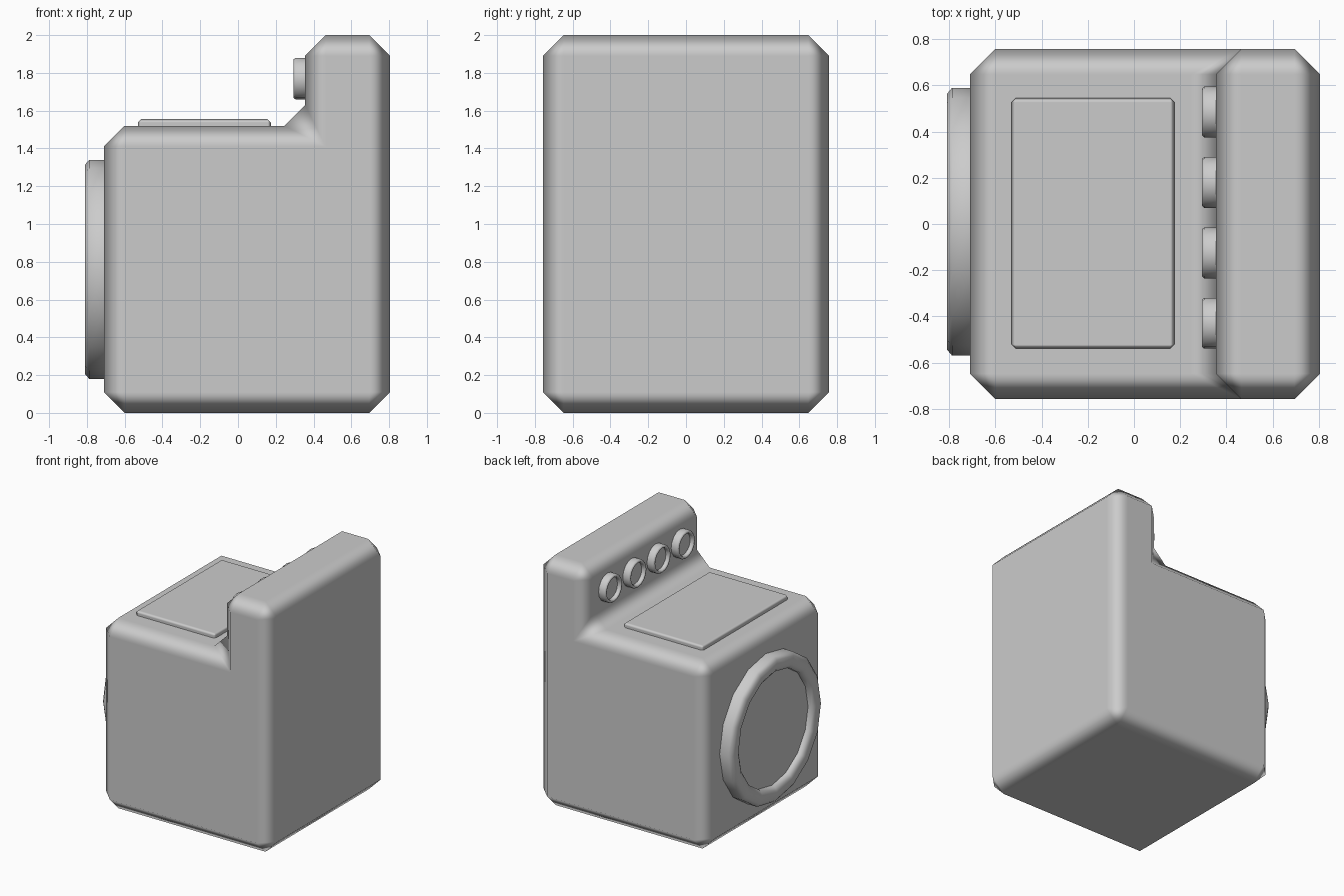
import bpy, bmesh, math

if "Cube" in bpy.data.objects:
    bpy.data.objects.remove(bpy.data.objects["Cube"])


def make_object(name, bm, sharp=math.radians(60)):
    bmesh.ops.recalc_face_normals(bm, faces=bm.faces)
    mesh = bpy.data.meshes.new(name)
    bm.to_mesh(mesh)
    bm.free()
    mesh.polygons.foreach_set("use_smooth", [True] * len(mesh.polygons))
    if sharp:
        mesh.set_sharp_from_angle(angle=sharp)
    obj = bpy.data.objects.new(name, mesh)
    bpy.context.collection.objects.link(obj)
    return obj


def chamfered_prism(name, profile, y0, y1, width):
    """Extrude an x-z profile along y and chamfer every edge."""
    bm = bmesh.new()
    face = bm.faces.new([bm.verts.new((x, y0, z)) for x, z in profile])
    ext = bmesh.ops.extrude_face_region(bm, geom=[face])["geom"]
    verts = [v for v in ext if isinstance(v, bmesh.types.BMVert)]
    bmesh.ops.translate(bm, vec=(0, y1 - y0, 0), verts=verts)
    obj = make_object(name, bm, None)
    bevel = obj.modifiers.new("chamfer", "BEVEL")
    bevel.width = width
    bevel.segments = 1
    bevel.limit_method = "ANGLE"
    bevel.harden_normals = True
    return obj


def dish(name, centre, radius, depth, profile, sides=16):
    """Revolve (radius, depth) fractions around an axis pointing to -x."""
    bm = bmesh.new()
    rings = []
    for r, d in profile:
        rings.append([bm.verts.new((centre[0] - d * depth,
                                    centre[1] + r * radius * math.cos(a),
                                    centre[2] + r * radius * math.sin(a)))
                      for a in (2 * math.pi * i / sides for i in range(sides))])
    for a, b in zip(rings, rings[1:]):
        for i in range(sides):
            j = (i + 1) % sides
            bm.faces.new((a[i], a[j], b[j], b[i]))
    bm.faces.new(rings[0])
    bm.faces.new(rings[-1])
    return make_object(name, bm)


# Cabinet with raised control panel along the +x side
chamfered_prism("cabinet",
                [(-0.71, 0), (0.805, 0), (0.805, 2), (0.355, 2),
                 (0.355, 1.52), (-0.71, 1.52)], -0.758, 0.758, 0.11)

# Top lid plate
chamfered_prism("top_lid",
                [(-0.53, 1.48), (0.175, 1.48), (0.175, 1.555), (-0.53, 1.555)],
                -0.54, 0.545, 0.018)

# Round door with a raised rim
rim = [(1, 0), (1, 0.78), (0.955, 1), (0.84, 1), (0.79, 0.8), (0.785, 0.55)]
dish("round_door", (-0.71, 0.01, 0.76), 0.58, 0.10, rim)

# Row of dials on the panel
dial = [(1, 0), (1, 0.85), (0.93, 1), (0.84, 1), (0.79, 0.85), (0.78, 0.5)]
for i in range(4):
    dish(f"dial_{i + 1}", (0.355, 0.485 - 0.305 * i, 1.77), 0.11, 0.06, dial)
